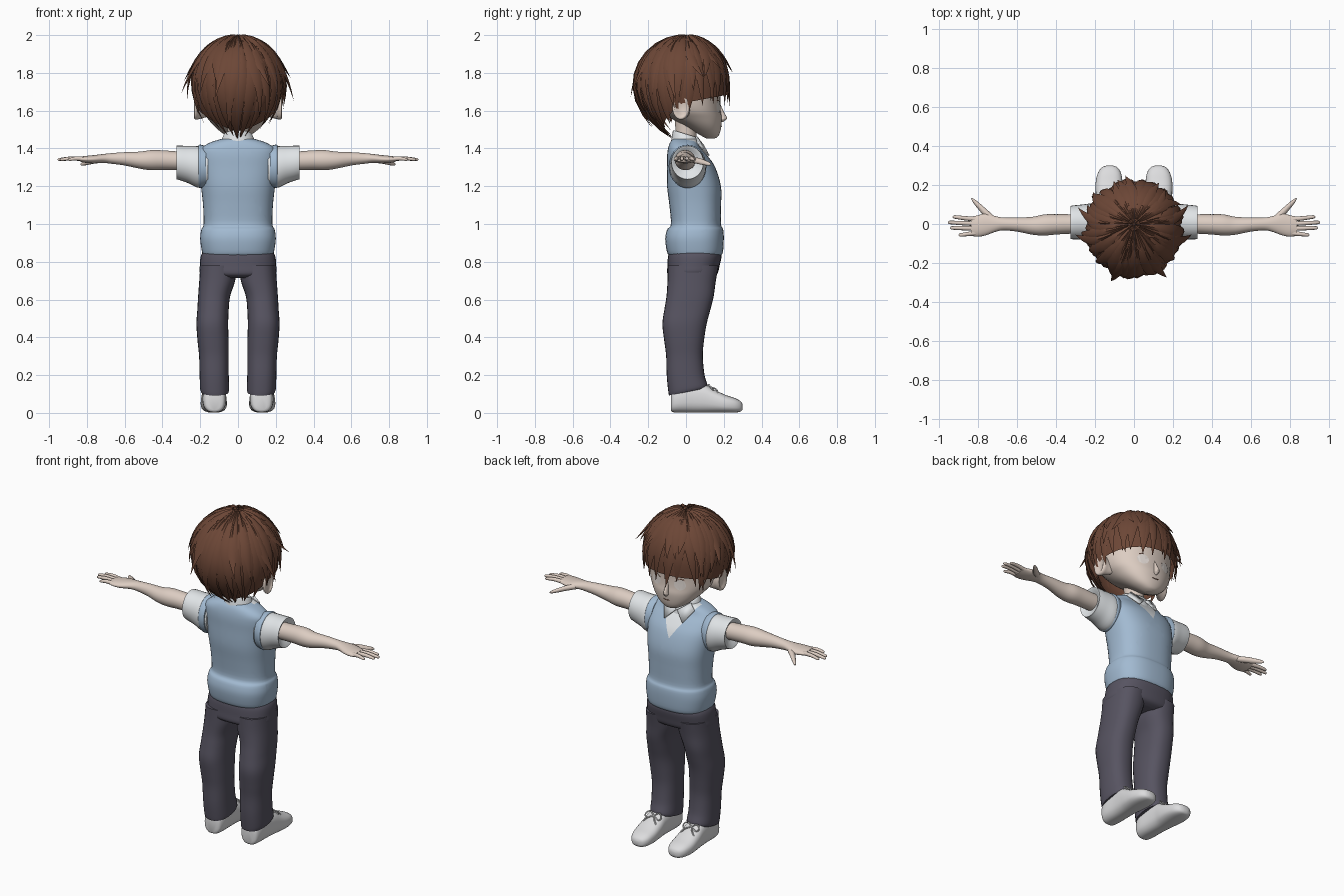
import bpy, bmesh, math, random
from math import sin, cos, pi, radians
from mathutils import Vector

if "Cube" in bpy.data.objects:
    bpy.data.objects.remove(bpy.data.objects["Cube"])
random.seed(4)


def material(name, rgb):
    m = bpy.data.materials.new(name)
    m.use_nodes = True
    m.diffuse_color = (*rgb, 1)
    bsdf = m.node_tree.nodes["Principled BSDF"]
    bsdf.inputs["Base Color"].default_value = (*rgb, 1)
    bsdf.inputs["Roughness"].default_value = 0.8
    return m


SKIN = material("skin", (0.72, 0.61, 0.54))
HAIR = material("brown hair", (0.15, 0.062, 0.037))
VEST = material("light blue knit", (0.36, 0.49, 0.64))
SHIRT = material("white cloth", (0.76, 0.79, 0.81))
TROUSER = material("dark grey cloth", (0.095, 0.088, 0.12))
SHOE = material("shoe white", (0.72, 0.72, 0.73))
EYE = material("eye pale", (0.76, 0.7, 0.66))


def finish(name, bm, mats, mirror=False, sharp=50):
    bmesh.ops.remove_doubles(bm, verts=bm.verts, dist=0.0002)
    bmesh.ops.recalc_face_normals(bm, faces=bm.faces)
    me = bpy.data.meshes.new(name)
    bm.to_mesh(me)
    bm.free()
    for m in mats:
        me.materials.append(m)
    me.shade_smooth()
    me.set_sharp_from_angle(angle=radians(sharp))
    ob = bpy.data.objects.new(name, me)
    bpy.context.collection.objects.link(ob)
    if mirror:
        ob.modifiers.new("Mirror", "MIRROR")
    return ob


def smooth_rings(rings, steps):
    """Catmull-Rom interpolation between the key rings."""
    out = []
    for i in range(len(rings) - 1):
        p0, p1 = rings[max(i - 1, 0)], rings[i]
        p2, p3 = rings[i + 1], rings[min(i + 2, len(rings) - 1)]
        for s in range(steps):
            t = s / steps
            out.append([b + 0.5 * t * (c - a + t * (2*a - 5*b + 4*c - d + t * (3*(b - c) + d - a)))
                        for a, b, c, d in zip(p0, p1, p2, p3)])
    return out + [list(rings[-1])]


def loft_bm(axis, rings, power=2, segs=28, steps=4):
    """Rings are (position on axis, centre a, radius a, centre b, radius b)."""
    bm, loops = bmesh.new(), []
    for t, a, ra, b, rb in smooth_rings(rings, steps):
        loop = []
        for k in range(segs):
            c, s = cos(2 * pi * k / segs), sin(2 * pi * k / segs)
            u = a + max(ra, .001) * math.copysign(abs(c) ** (2 / power), c)
            v = b + max(rb, .001) * math.copysign(abs(s) ** (2 / power), s)
            loop.append(bm.verts.new({"X": (t, u, v), "Y": (u, t, v), "Z": (u, v, t)}[axis]))
        loops.append(loop)
    for l0, l1 in zip(loops, loops[1:]):
        for k in range(segs):
            j = (k + 1) % segs
            bm.faces.new((l0[k], l0[j], l1[j], l1[k]))
    bm.faces.new(loops[0])
    bm.faces.new(loops[-1])
    return bm


def loft(name, axis, rings, mat, mirror=False, **kw):
    return finish(name, loft_bm(axis, rings, **kw), [mat], mirror)


def span(z, hw, y0, y1):
    return (z, 0, hw, (y0 + y1) / 2, (y1 - y0) / 2)


def tube(name, pts, radius, mat):
    cu = bpy.data.curves.new(name, "CURVE")
    cu.dimensions = "3D"
    cu.bevel_depth, cu.bevel_resolution, cu.resolution_u = radius, 2, 5
    sp = cu.splines.new("BEZIER")
    sp.bezier_points.add(len(pts) - 1)
    for bp, p in zip(sp.bezier_points, pts):
        bp.co = p
        bp.handle_left_type = bp.handle_right_type = "AUTO"
    cu.materials.append(mat)
    bpy.context.collection.objects.link(bpy.data.objects.new(name, cu))


# Vest, with the V opening cut into its front
bm = loft_bm("Z", [span(.83, .18, -.085, .18), span(.85, .19, -.1, .195), span(.92, .2, -.11, .2),
                   span(.97, .194, -.1, .197), span(1, .182, -.08, .185), span(1.1, .185, -.088, .186),
                   span(1.2, .196, -.1, .185), span(1.3, .208, -.1, .155), span(1.36, .208, -.1, .115),
                   span(1.4, .195, -.095, .08), span(1.43, .15, -.085, .068), span(1.45, .09, -.07, .06)],
             power=2.5, segs=48)
for co, no in (((0, 0, 1.27), (1.6, 0, -1)), ((0, 0, 1.27), (-1.6, 0, -1)), ((0, 0, 0), (0, 1, 0))):
    bmesh.ops.bisect_plane(bm, geom=bm.verts[:] + bm.edges[:] + bm.faces[:], plane_co=co, plane_no=no)
for f in bm.faces:
    c = f.calc_center_median()
    f.material_index = int(c.y > 0 and c.z > 1.27 + 1.6 * abs(c.x))
finish("vest", bm, [VEST, SHIRT])

# Sleeves with turned-in cuffs, and the vest armhole edge
loft("sleeve", "X", [(.16, .005, .085, 1.3, .1), (.21, .01, .095, 1.302, .11), (.265, .01, .09, 1.315, .098),
                     (.318, .008, .086, 1.325, .09), (.325, .008, .08, 1.325, .084), (.305, .005, .05, 1.33, .05)],
     SHIRT, True)
loft("armhole_edge", "X", [(.17, .005, .094, 1.305, .108), (.2, .008, .1, 1.305, .115),
                           (.21, .008, .095, 1.305, .11)], VEST, True)

# Arms and hands
loft("arm", "X", [(.28, 0, .05, 1.335, .05), (.33, 0, .05, 1.335, .05), (.4, -.002, .052, 1.338, .052),
                  (.46, -.005, .054, 1.338, .053), (.52, -.009, .046, 1.338, .045), (.6, -.003, .036, 1.345, .035),
                  (.67, 0, .033, 1.347, .028), (.71, 0, .04, 1.347, .024), (.76, -.002, .056, 1.343, .022),
                  (.8, -.01, .055, 1.342, .019), (.835, -.012, .049, 1.343, .014)], SKIN, True)
for name, y0, y1, tip in (("index_finger", .024, .036, .93), ("middle_finger", .001, .008, .955),
                          ("ring_finger", -.023, -.02, .943), ("little_finger", -.047, -.056, .9)):
    mid = (.81 + tip) / 2
    loft(name, "X", [(.81, y0, .012, 1.343, .012), (mid, (y0 + y1) / 2, .011, 1.347, .011),
                     (tip - .012, y1, .009, 1.342, .008), (tip - .003, y1, .006, 1.341, .005),
                     (tip, y1, .001, 1.341, .001)], SKIN, True, segs=10, steps=3)
loft("thumb", "X", [(.72, .025, .018, 1.342, .015), (.765, .06, .023, 1.335, .016), (.8, .095, .018, 1.325, .013),
                    (.825, .12, .011, 1.318, .009), (.835, .13, .002, 1.315, .002)], SKIN, True, segs=12)

# Trousers: hips plus legs with a slanted hem
loft("trouser_hips", "Z", [span(.715, .13, -.07, .13), span(.735, .198, -.098, .165), span(.78, .202, -.098, .178),
                           span(.83, .197, -.095, .188), span(.86, .18, -.085, .18)], TROUSER, power=2.5)
bm = loft_bm("Z", [(.11, .122, .073, .01, .1), (.13, .124, .077, .01, .104), (.2, .126, .077, -.002, .1),
                   (.3, .128, .078, -.008, .097), (.38, .132, .082, -.01, .105), (.47, .136, .084, -.008, .117),
                   (.55, .132, .083, .008, .122), (.62, .126, .085, .022, .125), (.7, .11, .095, .03, .128),
                   (.78, .104, .096, .038, .135)], power=2.4)
for v in bm.verts:
    if v.co.z < .2:
        v.co.z += (.2 - v.co.z) * v.co.y * 2.2
finish("trouser_leg", bm, [TROUSER], True)

# Shoes and laces
loft("shoe", "Y", [(-.08, .125, .03, .055, .04), (-.07, .125, .052, .066, .062), (-.03, .125, .062, .075, .073),
                   (.04, .126, .062, .08, .079), (.1, .128, .064, .076, .075), (.15, .128, .068, .062, .061),
                   (.21, .128, .069, .048, .047), (.26, .126, .06, .04, .038), (.29, .125, .04, .034, .027),
                   (.3, .125, .015, .032, .012)], SHOE, True, power=2.6)
for s in (1, -1):
    for d in (1, -1):
        tube("lace_loop", [(s * .128, .13, .135), (s * (.128 + d * .035), .12, .15),
                           (s * (.128 + d * .05), .14, .125), (s * .128, .135, .135)], .004, SHOE)
        tube("lace_end", [(s * .128, .13, .135), (s * (.128 + d * .025), .16, .125),
                          (s * (.128 + d * .045), .17, .1)], .004, SHOE)

# Neck and shirt collar
loft("neck", "Z", [(1.38, 0, .062, -.005, .06), (1.46, 0, .055, 0, .055), (1.56, 0, .06, 0, .06)], SKIN)
bm = loft_bm("Z", [(1.41, 0, .1, .005, .085), (1.44, 0, .09, .003, .078), (1.475, 0, .073, 0, .068),
                   (1.47, 0, .062, 0, .06)])
for v in bm.verts:
    v.co.z -= v.co.y * .3
finish("collar", bm, [SHIRT])
bm = bmesh.new()
bm.faces.new([bm.verts.new(p) for p in ((.004, .088, 1.415), (.07, .05, 1.462), (.102, .06, 1.425),
                                        (.06, .118, 1.36))])
finish("collar_flap", bm, [SHIRT], True).modifiers.new("Thickness", "SOLIDIFY").thickness = .008

# Head, nose and ears
head = loft("head", "Z", [span(1.452, .02, .11, .15), span(1.462, .048, .09, .168), span(1.485, .088, .05, .18),
                          span(1.52, .128, -.01, .187), span(1.56, .162, -.08, .19), span(1.6, .19, -.13, .184),
                          span(1.66, .207, -.18, .182), span(1.74, .21, -.2, .188), span(1.82, .2, -.2, .182),
                          span(1.9, .15, -.15, .14), span(1.95, .06, -.07, .06)], SKIN, power=2.15, segs=40)
loft("nose", "Z", [(1.54, 0, .006, .185, .012), (1.555, 0, .015, .19, .024), (1.565, 0, .013, .19, .026),
                   (1.6, 0, .009, .182, .015), (1.64, 0, .004, .175, .005)], SKIN, segs=12)
loft("ear", "X", [(.17, 0, .022, 1.605, .04), (.2, -.015, .035, 1.612, .055), (.222, -.026, .046, 1.618, .066),
                  (.232, -.028, .038, 1.618, .058), (.225, -.02, .02, 1.615, .036)], SKIN, True)

# Eyes are thin plates wrapped on the face; lashes and mouth are fine lines
eye = loft("eye", "Y", [(.2, .09, r, 1.622, r * .72) for r in (.002, .014, .027, .042)], EYE, True, segs=20)
wrap = eye.modifiers.new("Wrap", "SHRINKWRAP")
wrap.target, wrap.offset = head, .003
for s in (1, -1):
    tube("lash", [(s * .05, .176, 1.636), (s * .085, .168, 1.654), (s * .125, .143, 1.64)], .003, HAIR)
tube("mouth", [(-.022, .186, 1.518), (0, .188, 1.515), (.022, .186, 1.518)], .002, HAIR)


# Hair: a cap following the hairline, covered with tapered locks
def hair_point(az, th, out=0):
    front, s, c = sin(az), max(sin(th), .001), cos(th)
    r = .243 * (s if c > 0 else s ** (.95 - .8 * front)) + out * s
    return Vector((r * cos(az), r * front - .02 * s, 1.735 + (.25 if c > 0 else .3) * c + out * c))


def hairline(az):
    f = sin(az)
    return radians(118 - 9 * f if f > 0 else 118 - 36 * f)


def lock(bm, az, th0, th1, width, out=0.0, flick=0.0, sway=0.0, thick=.013, n=9):
    prev = None
    for i in range(n + 1):
        t = i / n
        a, th = az + sway * t * t, th0 + (th1 - th0) * t
        p = hair_point(a, th, out + flick * t ** 4)
        side = Vector((-sin(a), cos(a), 0))
        outward = Vector((cos(a) * sin(th), sin(a) * sin(th), cos(th)))
        w = width * min(1, .25 + 1.6 * t) * (1 - t ** 3)
        h = thick * (1 - t ** 3)
        ring = [bm.verts.new(q) for q in (p + side * w, p + outward * h, p - side * w, p - outward * h)]
        if prev:
            for k in range(4):
                j = (k + 1) % 4
                bm.faces.new((prev[k], prev[j], ring[j], ring[k]))
        prev = ring


bm = bmesh.new()
cols, rows, grid = 48, 14, []
for i in range(cols):
    a = 2 * pi * i / cols
    grid.append([bm.verts.new(hair_point(a, (hairline(a) - .16) * j / rows, -.004)) for j in range(rows + 1)])
for i in range(cols):
    g0, g1 = grid[i], grid[(i + 1) % cols]
    for j in range(rows):
        bm.faces.new((g0[j], g0[j + 1], g1[j + 1], g1[j]))
finish("hair_cap", bm, [HAIR], sharp=80)

bm = bmesh.new()
rnd = random.uniform
for i in range(34):      # long lower layer
    a = 2 * pi * i / 34 + rnd(-.06, .06)
    lock(bm, a, .25, hairline(a) + rnd(-.1, .1), rnd(.03, .042), rnd(0, .006), rnd(-.01, .012), rnd(-.2, .2))
for i in range(24):      # shorter upper layer with flicked tips
    a = 2 * pi * i / 24 + rnd(-.1, .1)
    lock(bm, a, .12, hairline(a) * rnd(.62, .88), rnd(.028, .04), .008, rnd(.005, .03), rnd(-.4, .4))
for a, th in ((.15, 1.45), (-.35, 1.8), (pi - .1, 1.5), (pi + .35, 1.7), (-1.9, 1.75), (-1.1, 1.6)):
    lock(bm, a, .5, th, .03, .008, .055, .25 * cos(a))
for i in range(7):       # small tufts at the crown
    lock(bm, i * .9, .02, rnd(.5, .8), .016, .008, .012, .5, .006)
finish("hair_locks", bm, [HAIR], sharp=60)
